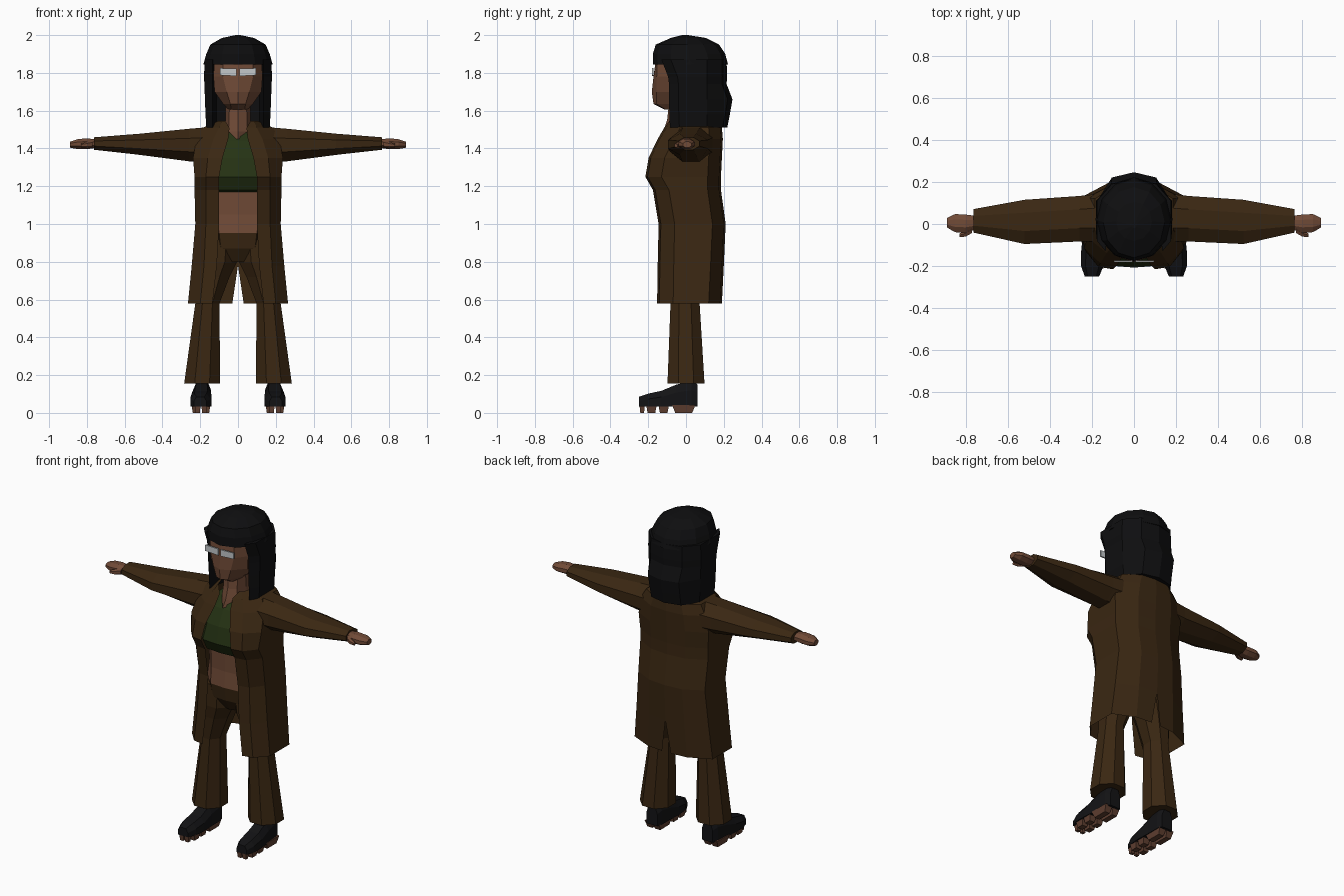
import bpy, bmesh, math


def mat(name, rgb):
    m = bpy.data.materials.new(name)
    m.diffuse_color = (*rgb, 1)
    return m


BROWN = mat("brown cloth", (0.042, 0.020, 0.006))
GREEN = mat("green cloth", (0.019, 0.033, 0.007))
SKIN = mat("skin", (0.165, 0.070, 0.038))
BLACK = mat("black hair", (0.0045, 0.0045, 0.005))
SHOE = mat("black leather", (0.0065, 0.0065, 0.0075))
SOLE = mat("sole brown", (0.115, 0.050, 0.030))
LENS = mat("pale lens", (0.55, 0.58, 0.60))


def loft(name, rings, mats, mirror=True, closed=True, caps=True, rule=None):
    """Skin a list of equal-length point rings; optionally mirror across x."""
    bm = bmesh.new()
    vs = [[bm.verts.new(p) for p in r] for r in rings]
    n = len(rings[0])
    for a, b in zip(vs, vs[1:]):
        for i in range(n if closed else n - 1):
            j = (i + 1) % n
            bm.faces.new((a[i], a[j], b[j], b[i]))
    if caps:
        bm.faces.new(vs[0][::-1])
        bm.faces.new(vs[-1])
    bmesh.ops.recalc_face_normals(bm, faces=bm.faces[:])
    if rule:
        for f in bm.faces:
            f.material_index = rule(f.calc_center_median())
    me = bpy.data.meshes.new(name)
    bm.to_mesh(me)
    bm.free()
    for m in (mats if isinstance(mats, list) else [mats]):
        me.materials.append(m)
    ob = bpy.data.objects.new(name, me)
    bpy.context.collection.objects.link(ob)
    if mirror:
        mod = ob.modifiers.new("mirror", 'MIRROR')
        mod.use_axis = (True, False, False)
        mod.merge_threshold = 0.0005
    return ob


def oval(n, ru, rv, flat=True):
    """Polygon whose extents are ru, rv; flat puts sides, not corners, on the axes."""
    o = math.pi / n if flat else 0
    k = 1 / math.cos(o)
    return [(ru * k * math.cos(o + 2 * math.pi * i / n),
             rv * k * math.sin(o + 2 * math.pi * i / n)) for i in range(n)]


def ring_z(z, cx, cy, rx, ry, n=8, flat=True):
    return [(cx + u, cy + v, z) for u, v in oval(n, rx, ry, flat)]


def ring_x(x, cy, cz, ry, rz, n=8):
    return [(x, cy + u, cz + v) for u, v in oval(n, ry, rz)]


# Torso: trousers top, bare midriff, green top (front half-profile, mirrored)
body = []
for z, yf, c, w, yb in [(.80, -.08, .03, .13, .10), (.87, -.12, .09, .17, .13),
                        (.952, -.132, .10, .18, .14), (1.05, -.125, .10, .17, .14),
                        (1.17, -.130, .10, .17, .14), (1.18, -.168, .10, .17, .14),
                        (1.25, -.207, .10, .17, .14), (1.35, -.188, .085, .17, .14),
                        (1.44, -.142, .06, .16, .14), (1.49, -.095, .04, .10, .12)]:
    body.append([(0, yf, z), (c, yf + .008, z), (w, yf + .09, z),
                 (w, yb - .06, z), (w * .6, yb, z), (0, yb, z)])
loft("torso", body, [BROWN, SKIN, GREEN], closed=False,
     rule=lambda c: 0 if c.z < .952 else 1 if c.z < 1.172 else 2)

# Long open coat with a rear slit
coat = []
for z, xi, xm, w, yf, yb, xb in [(.58, .135, .20, .265, -.153, .19, .03),
                                 (.78, .112, .18, .245, -.150, .20, 0),
                                 (1.0, .10, .17, .226, -.145, .21, 0),
                                 (1.18, .10, .17, .23, -.175, .185, 0),
                                 (1.25, .10, .17, .23, -.215, .185, 0),
                                 (1.35, .082, .16, .238, -.198, .19, 0),
                                 (1.45, .052, .13, .22, -.150, .195, 0),
                                 (1.51, .045, .10, .185, -.115, .19, 0),
                                 (1.545, .068, .085, .105, -.088, .15, 0)]:
    coat.append([(xi, yf, z), (xm, yf + .012, z), (w, yf + .085, z),
                 (w, yb - .07, z), (w * .5, yb - .01, z), (xb, yb, z)])
loft("coat", coat, BROWN, closed=False, caps=False)

# Sleeves, hands and thumbs
loft("sleeve", [ring_x(.15, .03, 1.42, .115, .093), ring_x(.26, .025, 1.418, .108, .086),
                ring_x(.52, .01, 1.422, .105, .056), ring_x(.762, .015, 1.426, .056, .033)], BROWN)
loft("hand", [ring_x(.75, .006, 1.425, .032, .022), ring_x(.80, .002, 1.425, .043, .029),
              ring_x(.85, .004, 1.423, .043, .026), ring_x(.889, .006, 1.42, .022, .016)], SKIN)
loft("thumb", [ring_x(.77, -.025, 1.422, .018, .017, 6), ring_x(.80, -.044, 1.418, .016, .015, 6),
               ring_x(.83, -.054, 1.415, .008, .009, 6)], SKIN)

# Flared trouser legs
loft("trouser_leg", [ring_z(.155, .19, 0, .095, .098), ring_z(.58, .162, -.005, .064, .077),
                     ring_z(.72, .135, 0, .09, .095), ring_z(.80, .115, 0, .11, .11),
                     ring_z(.94, .10, 0, .095, .115)], BROWN)

# Boots: cross-sections from toe to heel
boot = []
for y, cx, w, zt in [(-.25, .20, .034, .085), (-.20, .198, .053, .102), (-.13, .195, .056, .117),
                     (-.05, .193, .050, .15), (.03, .190, .047, .168), (.062, .188, .036, .15)]:
    boot.append([(cx - w, y, .035), (cx + w, y, .035), (cx + w, y, zt * .72),
                 (cx + w * .6, y, zt), (cx - w * .6, y, zt), (cx - w, y, zt * .72)])
loft("boot", boot, SHOE)

# Tapered tread blocks under the boots
for y, hy in [(-.232, .014), (-.183, .028), (-.118, .028), (-.012, .062)]:
    for s in (-1, 1):
        w = .015 if y < -.22 else .024
        cx = .196 + s * (w + .002)
        loft("tread", [[(cx + a * w * k, y + b * hy * k, z) for a, b in
                        ((-1, -1), (1, -1), (1, 1), (-1, 1))]
                       for z, k in ((0, .72), (.042, 1))], SOLE)

# Neck running down to a point at the neckline
neck = [ring_z(1.64, 0, -.02, .065, .07, 8, False), ring_z(1.55, 0, -.015, .066, .085, 8, False),
        ring_z(1.49, 0, -.005, .07, .115, 8, False), ring_z(1.45, 0, -.045, .02, .105, 8, False)]
loft("neck", neck, SKIN, mirror=False)

# Face
face = []
for z, yf, c, yc, w, yw in [(1.605, -.112, .035, -.108, .05, -.04), (1.635, -.172, .04, -.155, .078, -.06),
                            (1.70, -.181, .06, -.155, .124, -.085), (1.78, -.172, .08, -.155, .13, -.09),
                            (1.87, -.160, .08, -.152, .125, -.09)]:
    face.append([(0, yf, z), (c, yc, z), (w, yw, z), (w, .02, z), (0, .09, z)])
loft("face", face, SKIN, closed=False)

# Glasses lenses
loft("lens", [[(x, y, z) for x, z in ((.008, 1.783), (.096, 1.788), (.096, 1.825), (.008, 1.822))]
              for y in (-.181, -.173)], LENS)

# Hair cap above the forehead
loft("hair_cap", [ring_z(z, 0, (a + b) / 2, r, (b - a) / 2, 12, False) for z, r, a, b in
                  [(1.845, .183, -.176, .222), (1.90, .168, -.176, .208), (1.95, .146, -.160, .175),
                   (1.985, .085, -.08, .105), (2.0, .012, -.02, .01)]], BLACK, mirror=False)

# Long hair hanging round the sides and back
hair = []
for z, yf, w, yb in [(1.51, -.085, .168, .218), (1.58, -.088, .172, .232), (1.66, -.09, .175, .246),
                     (1.74, -.09, .178, .215), (1.78, -.095, .18, .217), (1.87, -.13, .176, .215)]:
    hair.append([(0, .07, z), (.115, .03, z), (.135, yf, z), (w, yf + .05, z),
                 (w, .11, z), (w * .6, yb - .025, z), (0, yb, z)])
loft("hair_length", hair, BLACK, closed=False)
